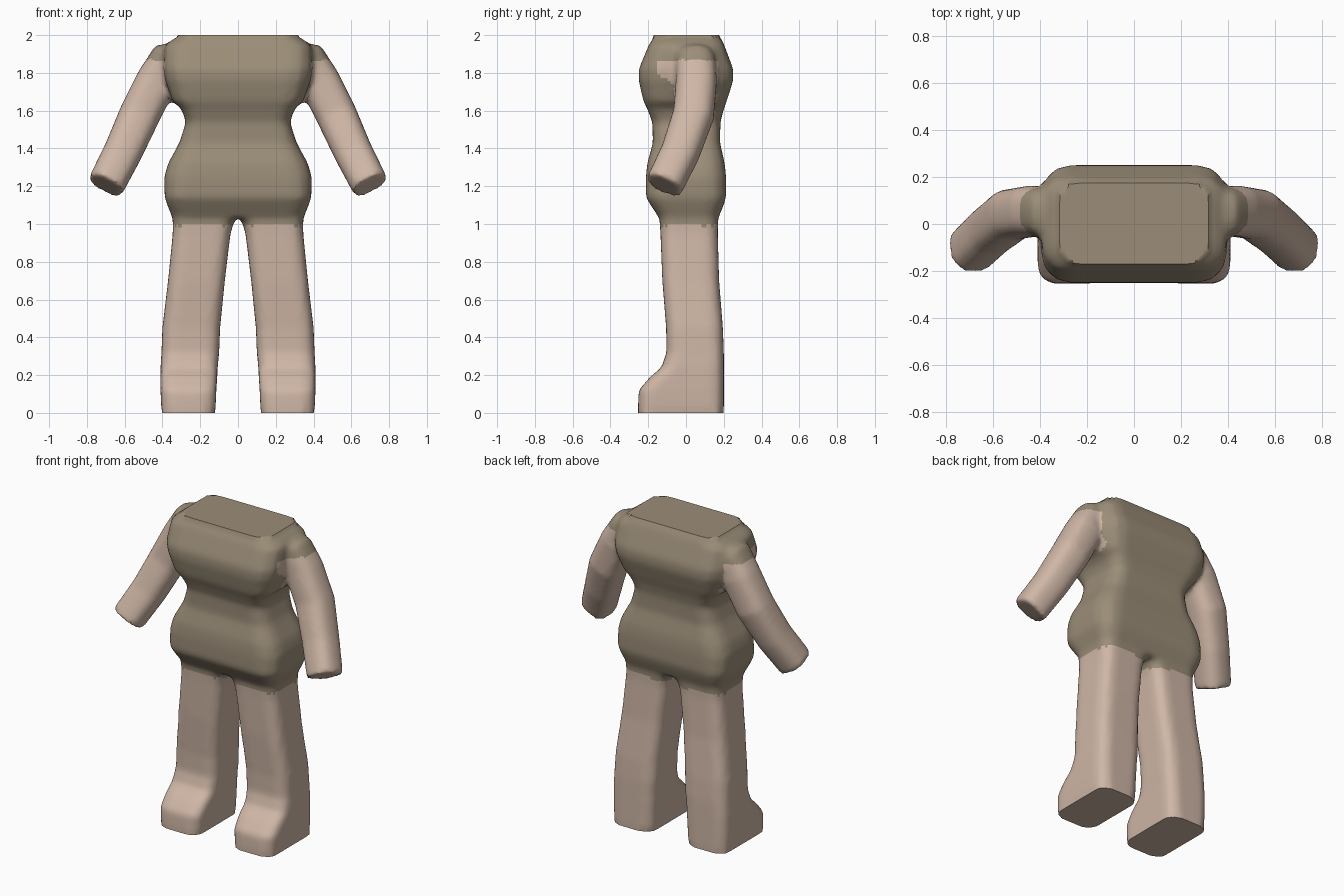
import bpy
import bmesh
from math import cos, sin, pi
from mathutils import Vector

cube = bpy.data.objects.get("Cube")
if cube:
    bpy.data.objects.remove(cube, do_unlink=True)


def material(name, color):
    mat = bpy.data.materials.new(name)
    mat.use_nodes = True
    mat.diffuse_color = (*color, 1)
    bsdf = mat.node_tree.nodes["Principled BSDF"]
    bsdf.inputs["Base Color"].default_value = (*color, 1)
    bsdf.inputs["Roughness"].default_value = 0.9
    return mat


skin = material("pale skin", (0.62, 0.47, 0.38))
cloth = material("olive cloth", (0.33, 0.27, 0.19))


def rounded_rect(x0, x1, y0, y1, rx, ry, steps=3):
    """Outline of a rectangle with elliptical corners, counter-clockwise."""
    pts = []
    corners = ((x1 - rx, y1 - ry), (x0 + rx, y1 - ry),
               (x0 + rx, y0 + ry), (x1 - rx, y0 + ry))
    for q, (cx, cy) in enumerate(corners):
        for i in range(steps + 1):
            a = (q + i / steps) * pi / 2
            pts.append((cx + rx * cos(a), cy + ry * sin(a)))
    return pts


def loft(bm, rings):
    """Closed tube through rings of equal point count."""
    loops = [[bm.verts.new(p) for p in ring] for ring in rings]
    faces = [bm.faces.new(loops[0][::-1]), bm.faces.new(loops[-1])]
    n = len(loops[0])
    for a, b in zip(loops, loops[1:]):
        for i in range(n):
            j = (i + 1) % n
            faces.append(bm.faces.new((a[i], a[j], b[j], b[i])))
    bmesh.ops.recalc_face_normals(bm, faces=faces)


def torso(bm):
    # height, half width, front, back, corner size
    rows = [(1.03, .345, -.14, .17, .08), (1.09, .37, -.18, .195, .09),
            (1.14, .388, -.212, .212, .10), (1.25, .39, -.212, .212, .11),
            (1.32, .37, -.205, .205, .11), (1.43, .31, -.175, .18, .09),
            (1.54, .275, -.178, .182, .08), (1.61, .30, -.205, .20, .08),
            (1.65, .345, -.225, .215, .10), (1.76, .385, -.25, .25, .12),
            (1.82, .395, -.25, .25, .12), (1.94, .39, -.20, .205, .11),
            (1.975, .35, -.18, .19, .10), (2.0, .30, -.165, .175, .08)]
    loft(bm, [[(x, y, z) for x, y in rounded_rect(-w, w, f, b, c, c)]
              for z, w, f, b, c in rows])


def leg(bm, side):
    # height, inner, outer, front, back
    rows = [(0, .12, .405, -.255, .20), (.12, .115, .41, -.25, .20),
            (.19, .11, .41, -.19, .20), (.24, .108, .41, -.13, .20),
            (.32, .10, .405, -.103, .20), (.45, .095, .40, -.105, .195),
            (.70, .07, .37, -.125, .175), (.95, .04, .345, -.135, .168),
            (1.03, .015, .345, -.14, .17), (1.12, .01, .34, -.14, .17)]
    loft(bm, [[(side * x, y, z) for x, y in rounded_rect(i, o, f, b, .07, .07)]
              for z, i, o, f, b in rows])


def arm(bm, side):
    # centre line from inside the shoulder to the blunt wrist
    path = [Vector(p) for p in ((.27, .05, 1.88), (.375, .05, 1.86),
                                (.43, .055, 1.76), (.52, .04, 1.58),
                                (.61, -.03, 1.38), (.70, -.115, 1.205))]
    radii = (.09, .105, .108, .108, .102, .098)
    rings = []
    for k, (p, r) in enumerate(zip(path, radii)):
        along = path[min(k + 1, len(path) - 1)] - path[max(k - 1, 0)]
        along.normalize()
        depth = (Vector((0, 1, 0)) - along * along.y).normalized()
        width = depth.cross(along)
        ring = []
        for a, b in rounded_rect(-r, r, -r, r, r * .75, r * .75):
            q = p + width * a + depth * b
            ring.append((side * q.x, q.y, q.z))
        rings.append(ring)
    loft(bm, rings)


# Torso, arms and legs in one mesh, to be fused
bm = bmesh.new()
torso(bm)
for side in (1, -1):
    leg(bm, side)
    arm(bm, side)
mesh = bpy.data.meshes.new("body")
bm.to_mesh(mesh)
bm.free()
body = bpy.data.objects.new("body", mesh)
bpy.context.collection.objects.link(body)
bpy.context.view_layer.objects.active = body
body.select_set(True)

# Fuse the parts into one skin with soft joints
remesh = body.modifiers.new("fuse", 'REMESH')
remesh.mode = 'VOXEL'
remesh.voxel_size = 0.018
soften = body.modifiers.new("soften", 'SMOOTH')
soften.factor = 0.5
soften.iterations = 4
for name in ("fuse", "soften"):
    bpy.ops.object.modifier_apply(modifier=name)

# Flatten the soles and the top
for v in body.data.vertices:
    if v.co.z < 0.012:
        v.co.z = 0
    elif v.co.z > 1.985:
        v.co.z = 2

# Cloth covers the torso and shoulder caps, skin the bare limbs
body.data.materials.clear()
body.data.materials.append(skin)
body.data.materials.append(cloth)
for f in body.data.polygons:
    c = f.center
    on_arm = abs(c.x) > 0.385 and c.z < 1.87 and abs(c.x) > 0.385 + (1.62 - c.z) * 0.4
    on_arm = on_arm or (abs(c.x) > 0.34 and 1.5 < c.z < 1.72 and -0.07 < c.y < 0.16)
    f.material_index = 0 if c.z < 0.99 or on_arm else 1

bpy.ops.object.shade_smooth_by_angle(angle=pi / 4)
